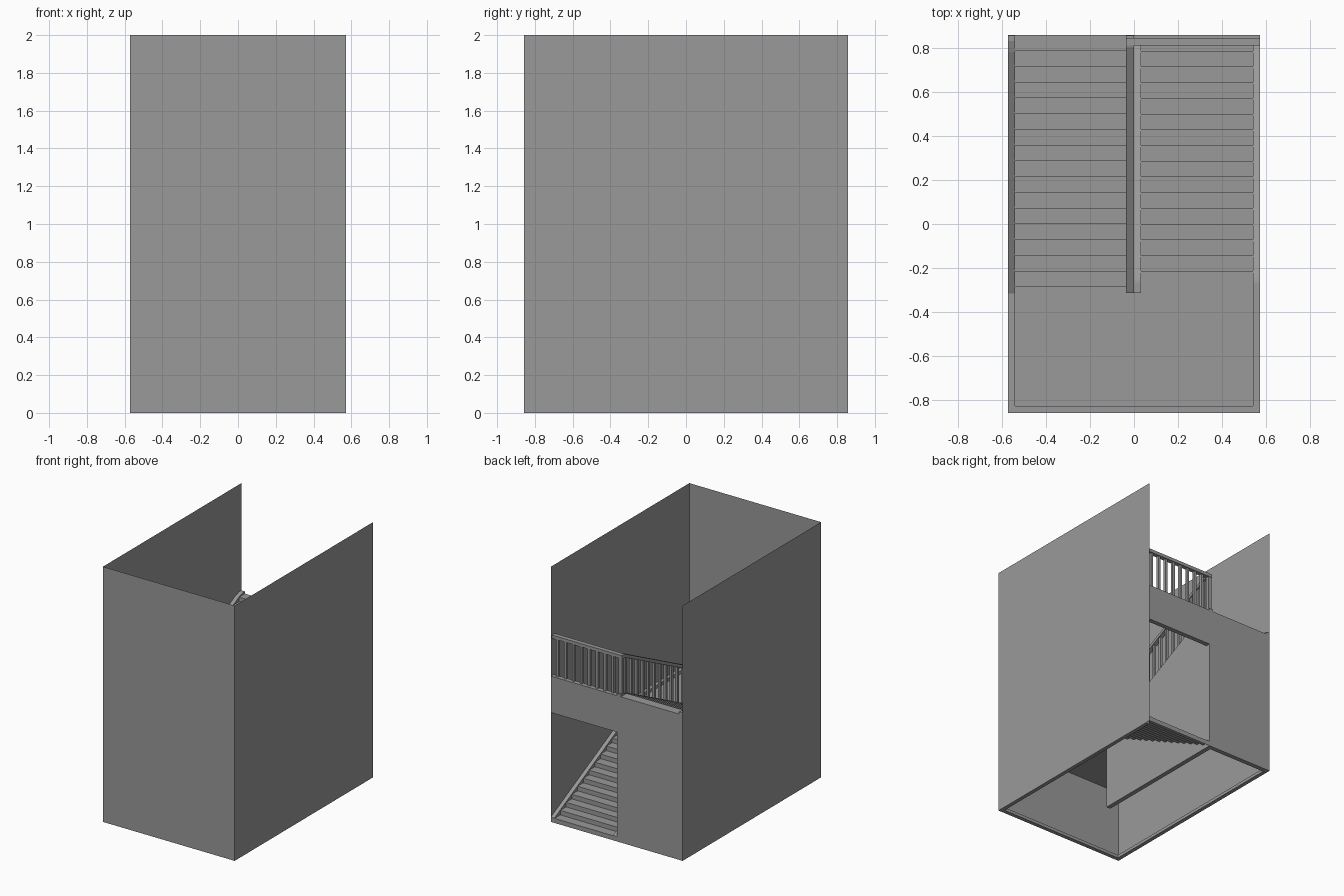
import bpy, bmesh, math

if "Cube" in bpy.data.objects:
    bpy.data.objects.remove(bpy.data.objects["Cube"])

W, D, H = 0.571, 0.857, 2.0           # half width, half depth, wall height
RUN, RISE, N = 0.0714, 0.0357, 16     # step size, risers per flight
MID, TOP = N * RISE, 2 * N * RISE     # landing and upper floor heights
T, SK = 0.031, 0.024                  # skirting thickness and height
C = -0.036                            # left face of the dividing wall
E = 0.003                             # stringer lift above the nosings
END = -0.312                          # front end of the dividing wall

grey = bpy.data.materials.new("plain grey")
grey.diffuse_color = (0.32, 0.32, 0.32, 1)
grey.use_nodes = True
grey.node_tree.nodes["Principled BSDF"].inputs["Base Color"].default_value = grey.diffuse_color


def finish(name, bm, recalc=True):
    if recalc:
        bmesh.ops.recalc_face_normals(bm, faces=bm.faces)
    me = bpy.data.meshes.new(name)
    bm.to_mesh(me)
    bm.free()
    me.materials.append(grey)
    ob = bpy.data.objects.new(name, me)
    bpy.context.collection.objects.link(ob)
    return ob


def prism(name, pts, a, b, axis="x"):
    """Extrude a side profile (y, z) along x, or a front profile (x, z) along y."""
    bm = bmesh.new()
    place = (lambda p: (a, p[0], p[1])) if axis == "x" else (lambda p: (p[0], a, p[1]))
    f = bm.faces.new([bm.verts.new(place(p)) for p in pts])
    g = bmesh.ops.extrude_face_region(bm, geom=[f])
    vs = [v for v in g["geom"] if isinstance(v, bmesh.types.BMVert)]
    bmesh.ops.translate(bm, verts=vs, vec=(b - a, 0, 0) if axis == "x" else (0, b - a, 0))
    return finish(name, bm)


def add_box(bm, x0, x1, y0, y1, z0, z1):
    r = bmesh.ops.create_cube(bm, size=1)
    for v in r["verts"]:
        v.co = ((x0 + x1) / 2 + v.co.x * (x1 - x0),
                (y0 + y1) / 2 + v.co.y * (y1 - y0),
                (z0 + z1) / 2 + v.co.z * (z1 - z0))
    return r["verts"]


def box(name, *dims):
    bm = bmesh.new()
    add_box(bm, *dims)
    return finish(name, bm)


def sheet(name, pts, x0, x1):
    """Thin folded surface following a side profile."""
    bm = bmesh.new()
    rows = [(bm.verts.new((x0, y, z)), bm.verts.new((x1, y, z))) for y, z in pts]
    for (a, b), (c, d) in zip(rows, rows[1:]):
        bm.faces.new((a, b, d, c))
    bm.normal_update()
    if sum(f.normal.z for f in bm.faces) < 0:
        bmesh.ops.reverse_faces(bm, faces=bm.faces)
    return finish(name, bm, False)


# Stepped profiles: lower flight climbs forwards, upper flight climbs backwards
lower, upper = [], []
for i in range(N):
    y = D - i * RUN
    lower += [(y, i * RISE), (y, (i + 1) * RISE)]
    y = -D + 8 * RUN + i * RUN
    upper += [(y, MID + i * RISE), (y, MID + (i + 1) * RISE)]
lower.append((-D, MID))
upper.append((D, TOP))


def low_z(y):      # nosing line of the lower flight
    return RISE + E + (D - y) * 0.5


def up_z(y):       # nosing line of the upper flight
    return MID + RISE + E + (y + D - 8 * RUN) * 0.5


# Outer walls, thin shells open at the back
bm = bmesh.new()
plan = [(-W, D), (-W, -D), (W, -D), (W, D)]
cols = [(bm.verts.new((x, y, 0)), bm.verts.new((x, y, H))) for x, y in plan]
for (a, b), (c, d) in zip(cols, cols[1:]):
    bm.faces.new((a, c, d, b))
finish("outer_walls", bm, False)

# Back wall with a doorway on the right
prism("back_wall", [(-W, 0), (0, 0), (0, 0.857), (W, 0.857), (W, TOP), (-W, TOP)],
      D - 0.036, D, "y")

# Flights and landing
sheet("lower_flight", lower, 0, W)
sheet("upper_flight", upper, -W, C)
sheet("half_landing", [(-D, MID), (upper[0][0], MID)], -W, 0)

# Dividing wall between the flights, its top follows the upper flight
crest = [(D - 0.001, TOP + 0.018), (0.83, TOP + 0.017), (0.805, TOP + 0.009),
         (0.78, up_z(0.78)), (END, up_z(END))]
prism("dividing_wall", [(END, 0), (D - 0.001, 0)] + crest, C, 0)

# Stringers running into the landing skirting
SZ = MID + SK
yb = D - (SZ - RISE - E) * 2
low_top = [(-D, SZ), (yb - 0.015, SZ), (yb, SZ - 0.002), (yb + 0.015, low_z(yb + 0.015)),
           (D, low_z(D))]
prism("right_wall_stringer", lower + low_top, W - T, W)
inner = [p for p in lower if p[0] > END] + [(END, MID)]
prism("inner_stringer", inner + [(END, SZ)] + low_top[1:], 0, T)
ys = -D + 8 * RUN - (MID + RISE + E - SZ) * 2
left_top = crest[:4] + [(ys, SZ), (-D, SZ)]
prism("left_wall_stringer", [(-D, MID)] + upper + left_top, -W, -W + T)
box("landing_front_skirting", -W, W, -D, -D + T, MID, SZ)

# Ground skirting along the walls
for s, side in ((-1, "left"), (1, "right")):
    xs = sorted((s * W, s * (W - T)))
    box(side + "_ground_skirting", xs[0], xs[1], -D, D - 0.04, 0, SK)
box("front_ground_skirting", -W, W, -D, -D + T, 0, SK)

# Handrails
RH, RT, LEVEL = 0.302, 0.026, 1.46
yk = 0.80
top = [(END, up_z(END) + RH), (yk, up_z(yk) + RH), (0.82, LEVEL), (0.845, LEVEL)]
prism("sloped_handrail", top + [(y, z - RT) for y, z in reversed(top)], C, 0)
box("back_handrail", C, W, 0.81, 0.845, LEVEL - RT, LEVEL)
box("corner_post", C + 0.003, -0.003, 0.813, 0.842, TOP, LEVEL - 0.01)

# Balusters
B = 0.010
bm = bmesh.new()
xm = C / 2
for i in range(16):
    y = END + 0.02 + i * RUN
    vs = add_box(bm, xm - B, xm + B, y - B, y + B, 0, 1)
    for v in vs:
        v.co.z = up_z(v.co.y) + (RH - RT / 2 if v.co.z > 0.5 else -0.01)
finish("sloped_balusters", bm)
bm = bmesh.new()
for i in range(1, 9):
    x = xm + i * 0.0685
    add_box(bm, x - B, x + B, 0.8275 - B, 0.8275 + B, TOP - 0.005, LEVEL - RT / 2)
finish("back_balusters", bm)
